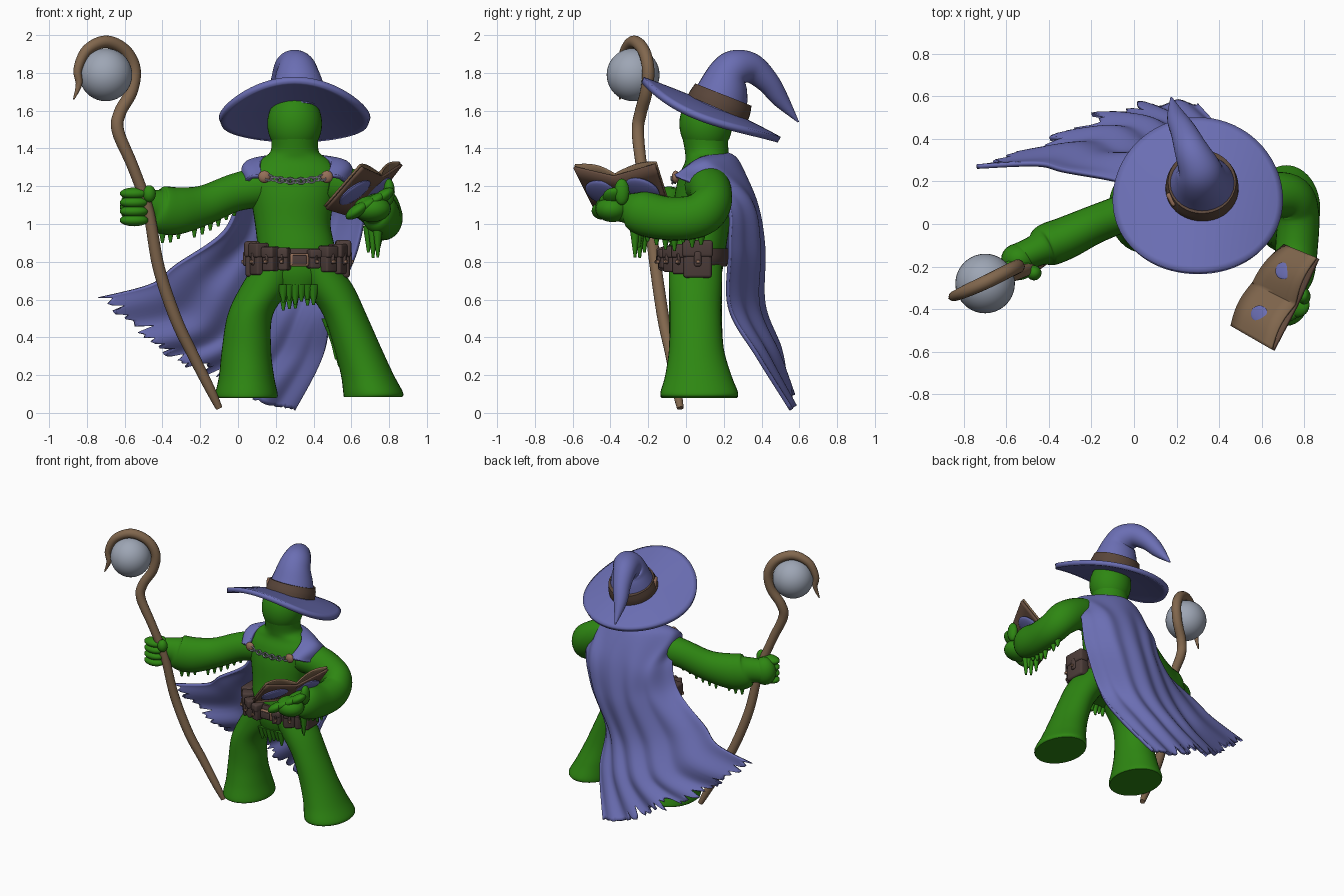
import bpy, bmesh, math, random
from mathutils import Vector, Matrix, Euler
random.seed(4)

def mat(name, r, g, b):
    m = bpy.data.materials.new(name)
    m.diffuse_color = (r, g, b, 1)
    return m

GREEN = mat("green", 0.027, 0.24, 0.006)
BLUE = mat("cloth_blue", 0.145, 0.155, 0.45)
WOOD = mat("wood_brown", 0.22, 0.135, 0.075)
LEATHER = mat("dark_leather", 0.075, 0.047, 0.042)
BAND = mat("band_brown", 0.10, 0.06, 0.042)
ORB = mat("orb_grey", 0.34, 0.38, 0.46)
METAL = mat("chain_grey", 0.30, 0.32, 0.37)
COPPER = mat("copper", 0.30, 0.16, 0.10)
COVER = mat("book_brown", 0.13, 0.072, 0.048)

def finish(name, bm, m, angle=50):
    bmesh.ops.recalc_face_normals(bm, faces=bm.faces)
    me = bpy.data.meshes.new(name)
    bm.to_mesh(me)
    bm.free()
    me.shade_smooth()
    me.set_sharp_from_angle(angle=math.radians(angle))
    me.materials.append(m)
    ob = bpy.data.objects.new(name, me)
    bpy.context.collection.objects.link(ob)
    return ob

def cr(pts, t):
    """Catmull-Rom point on a list of equal length tuples, t in 0..1"""
    n = len(pts) - 1
    i = min(int(t * n), n - 1)
    f = t * n - i
    p = [pts[max(0, min(n, i + k))] for k in (-1, 0, 1, 2)]
    return [0.5 * (2 * b + (c - a) * f + (2 * a - 5 * b + 4 * c - d) * f * f
            + (3 * b - a - 3 * c + d) * f ** 3) for a, b, c, d in zip(*p)]

def sweep(name, pts, m, ref, flat=False, sides=28, sub=6):
    """Elliptical tube through (x, y, z, radius across, radius along ref)"""
    bm = bmesh.new()
    n = (len(pts) - 1) * sub
    s = [cr(pts, i / n) for i in range(n + 1)]
    rings = []
    for i, q in enumerate(s):
        t = Vector((0, 0, 1)) if flat else (Vector(s[min(i + 1, n)][:3]) - Vector(s[max(i - 1, 0)][:3])).normalized()
        side = t.cross(Vector(ref)).normalized()
        up = side.cross(t)
        rings.append([bm.verts.new(Vector(q[:3]) + side * q[3] * math.cos(a) + up * q[-1] * math.sin(a))
                      for a in (k * math.tau / sides for k in range(sides))])
    for a, b in zip(rings, rings[1:]):
        for k in range(sides):
            j = (k + 1) % sides
            bm.faces.new((a[k], a[j], b[j], b[k]))
    bm.faces.new(rings[0])
    bm.faces.new(rings[-1])
    return finish(name, bm, m)

def grid(name, fn, nu, nv, m, thick, offset=0):
    """Sheet from fn(u, v), thickened"""
    bm = bmesh.new()
    vs = [[bm.verts.new(fn(i / nu, j / nv)) for i in range(nu + 1)] for j in range(nv + 1)]
    for j in range(nv):
        for i in range(nu):
            bm.faces.new((vs[j][i], vs[j][i + 1], vs[j + 1][i + 1], vs[j + 1][i]))
    bmesh.ops.remove_doubles(bm, verts=bm.verts, dist=1e-5)
    ob = finish(name, bm, m)
    mod = ob.modifiers.new("thickness", 'SOLIDIFY')
    mod.thickness, mod.offset = thick, offset
    return ob

def ball(name, loc, scale, m, rot=(0, 0, 0), seg=24):
    bm = bmesh.new()
    bmesh.ops.create_uvsphere(bm, u_segments=seg, v_segments=seg // 2, radius=1,
                              matrix=Matrix.LocRotScale(Vector(loc), Euler(rot), Vector(scale)))
    return finish(name, bm, m)

def box(name, loc, size, m, rz=0, bevel=0.012):
    bm = bmesh.new()
    bmesh.ops.create_cube(bm, size=1, matrix=Matrix.Diagonal((*size, 1)))
    bmesh.ops.bevel(bm, geom=bm.edges[:], offset=bevel, segments=3, affect='EDGES', profile=0.5)
    bm.transform(Matrix.LocRotScale(Vector(loc), Euler((0, 0, rz)), None))
    return finish(name, bm, m)

def fringe(name, a, b, count, length, width=0.03):
    """Row of hanging cloth tatters from a to b"""
    bm = bmesh.new()
    for i in range(count):
        l = length * random.uniform(0.6, 1.2)
        p = Vector(a).lerp(Vector(b), i / max(1, count - 1)) - Vector((0, 0, l / 2))
        bmesh.ops.create_cone(bm, cap_ends=True, segments=10, radius1=0.007, radius2=width, depth=l,
                              matrix=Matrix.Translation(p))
    return finish(name, bm, GREEN)

X, Y, Z = (1, 0, 0), (0, 1, 0), (0, 0, 1)

# torso, head, legs
sweep("torso", [(.31, .05, .64, .11, .11), (.31, .05, .74, .2, .14), (.31, .06, .86, .205, .15), (.29, .08, 1.0, .2, .15),
                (.29, .09, 1.15, .225, .15), (.29, .1, 1.26, .25, .135), (.295, .11, 1.33, .2, .115),
                (.3, .11, 1.38, .13, .115), (.3, .1, 1.46, .125, .12)], GREEN, Y, True, 40)
ball("head", (.3, .105, 1.53), (.145, .14, .17), GREEN, seg=40)
sweep("left_leg", [(.22, .05, .8, .12, .14), (.15, .05, .67, .135, .14), (.065, .05, .52, .12, .14),
                   (.045, .055, .34, .13, .145), (.045, .065, .2, .145, .175), (.045, .07, .1, .165, .205), (.045, .07, .08, .16, .2)], GREEN, Y, True, 36)
sweep("right_leg", [(.4, .05, .8, .12, .14), (.48, .05, .67, .13, .14), (.565, .05, .52, .115, .135),
                    (.635, .055, .34, .125, .145), (.685, .065, .2, .14, .175), (.715, .07, .11, .158, .205), (.715, .07, .085, .155, .2)], GREEN, Y, True, 36)
fringe("tunic_fringe", (.24, -.05, .68), (.4, -.05, .68), 6, .13, .034)
fringe("tunic_back_fringe", (.24, .14, .68), (.4, .14, .68), 6, .12, .034)
fringe("leg_fringe", (.47, .06, .5), (.57, .06, .25), 7, .08, .03)

# arms with ragged sleeves
sweep("left_arm", [(.14, .1, 1.2, .11, .11), (-.02, .06, 1.165, .09, .1), (-.18, 0, 1.1, .09, .105), (-.32, -.065, 1.07, .1, .125),
                   (-.41, -.1, 1.075, .1, .125), (-.46, -.125, 1.09, .075, .09), (-.54, -.16, 1.09, .07, .085)], GREEN, Z)
sweep("right_arm", [(.46, .1, 1.21, .11, .11), (.6, .13, 1.18, .11, .11), (.73, .13, 1.1, .105, .115), (.77, .05, 1.04, .1, .115),
                    (.765, -.1, 1.03, .1, .115), (.75, -.24, 1.06, .095, .115), (.72, -.31, 1.08, .07, .08), (.7, -.4, 1.08, .06, .06)], GREEN, Z)
fringe("left_sleeve_fringe", (-.02, .06, 1.12), (-.4, -.1, 1.0), 10, .11)
fringe("right_sleeve_fringe", (.75, .08, .96), (.73, -.25, .99), 8, .1)
fringe("right_cuff_fringe", (.69, -.22, .99), (.74, -.27, .99), 3, .15)

# hands
ball("left_palm", (-.54, -.165, 1.09), (.085, .075, .1), GREEN)
ball("right_palm", (.71, -.39, 1.08), (.1, .09, .07), GREEN)
for i in range(4):
    ball(f"left_finger_{i}", (-.55, -.215, 1.02 + .047 * i), (.076, .05, .032), GREEN)
    ball(f"right_finger_{i}", (.63 + .045 * i, -.44 + .02 * i, 1.07 + .025 * i), (.07, .06, .032), GREEN, (0, -.6, 0))
ball("left_thumb", (-.47, -.23, 1.16), (.035, .035, .045), GREEN)
ball("right_thumb", (.8, -.34, 1.17), (.03, .04, .07), GREEN)

# staff with crook and orb
staff = [(-.1, -.03, .025, .018), (-.15, -.05, .13, .026), (-.24, -.08, .31, .03), (-.33, -.12, .5, .032), (-.42, -.16, .77, .032),
         (-.475, -.2, 1.07, .03), (-.555, -.235, 1.3, .03), (-.635, -.255, 1.49, .033), (-.625, -.24, 1.59, .033),
         (-.565, -.21, 1.7, .033), (-.548, -.2, 1.82, .033), (-.6, -.225, 1.92, .033), (-.7, -.275, 1.965, .033),
         (-.8, -.32, 1.92, .029), (-.848, -.34, 1.82, .023), (-.842, -.34, 1.74, .017), (-.87, -.35, 1.66, .004)]
sweep("staff", staff, WOOD, Y, sides=14)
ball("orb", (-.7, -.28, 1.79), (.14, .14, .14), ORB, seg=40)

# hat: tilted drooping brim, bent cone, band, buckle
tilt = Matrix.Translation((.3, .13, 1.60)) @ Matrix.Rotation(math.radians(-22.5), 4, 'X')
def brim(u, v):
    a = u * math.tau
    x, y = .395 * v * math.cos(a), .395 * v * math.sin(a)
    return tilt @ Vector((x, y, .02 - .06 * (v * math.cos(a)) ** 2 - .015 * v * v + .008 * v * v * math.sin(3 * a)))
grid("hat_brim", brim, 72, 14, BLUE, .034)
sweep("hat_cone", [(.32, .165, 1.6, .165), (.32, .19, 1.69, .145, .15), (.32, .22, 1.78, .115, .12), (.31, .265, 1.825, .098, .1),
                   (.27, .345, 1.825, .08), (.235, .43, 1.755, .062), (.2, .5, 1.66, .045), (.175, .595, 1.54, .004)]
      and [(.32, .165, 1.6, .165, .165), (.32, .19, 1.69, .14, .15), (.315, .22, 1.78, .112, .12), (.305, .265, 1.825, .098, .1),
           (.27, .345, 1.825, .08, .08), (.235, .43, 1.755, .062, .062), (.2, .5, 1.66, .045, .045), (.175, .595, 1.54, .004, .004)], BLUE, X)
sweep("hat_band", [(.32, .168, 1.612, .172), (.32, .182, 1.645, .17), (.32, .198, 1.685, .16)], BAND, X, sides=40)
box("hat_buckle", (.175, .115, 1.67), (.025, .07, .075), COPPER, .5)

# cape: five control points across each row, ragged hem
rows = [[(.13, -.05, 1.25), (.13, .07, 1.34), (.3, .22, 1.37), (.48, .07, 1.34), (.47, -.05, 1.25)],
        [(.06, -.03, 1.24), (.045, .12, 1.31), (.3, .28, 1.32), (.58, .13, 1.31), (.55, -.03, 1.24)],
        [(.01, .15, 1.14), (.1, .3, 1.12), (.3, .36, 1.12), (.54, .33, 1.12), (.66, .21, 1.12)],
        [(-.08, .2, .95), (.08, .34, .92), (.27, .4, .88), (.49, .37, .87), (.63, .23, .87)],
        [(-.33, .25, .78), (-.08, .34, .66), (.15, .4, .58), (.36, .36, .56), (.5, .23, .56)],
        [(-.46, .28, .68), (-.2, .4, .45), (.03, .48, .35), (.25, .47, .3), (.45, .38, .3)],
        [(-.74, .27, .61), (-.47, .35, .36), (-.2, .5, .2), (.08, .56, .07), (.3, .56, .015)]]
rag = [random.uniform(0, .075) * (1 if i < 60 else .15) for i in range(81)]
rag[0] = 0
def cape(u, v):
    t = v * (1 - rag[round(u * 80)] * v ** 6)
    p = Vector(cr([cr(r, u) for r in rows], t))
    p.y += .016 * t * math.sin(u * 34 + 3 * t) * min(1, 8 * u * (1 - u))
    return p
grid("cape", cape, 80, 54, BLUE, .022)

# clasps and chain
for x in (.14, .47):
    ball("cape_clasp", (x, -.055, 1.25), (.033, .02, .033), COPPER, seg=16)
for i in range(11):
    f = i / 10
    bm = bmesh.new()
    for k in range(12):
        a = [(k + d) * math.tau / 12 for d in (0, 1)]
        r = [[bm.verts.new((.02 * math.cos(b) * (1 + .3 * math.cos(c)), .006 * math.sin(c),
                            .015 * math.sin(b) * (1 + .4 * math.cos(c)))) for c in (0, 1.57, 3.14, 4.71)] for b in a]
        for c in range(4):
            bm.faces.new((r[0][c], r[0][c - 1], r[1][c - 1], r[1][c]))
    bmesh.ops.remove_doubles(bm, verts=bm.verts, dist=1e-5)
    bm.transform(Matrix.LocRotScale(Vector((.165 + .28 * f, -.068, 1.245 - .07 * f * (1 - f))),
                                    Euler(((i % 2) * 1.1 - .3, 0, 0)), None))
    finish("chain_link", bm, METAL)

# belt, buckle and pouches
sweep("belt", [(.315, .05, .775, .222, .165), (.315, .055, .815, .228, .17), (.315, .06, .87, .22, .165)], LEATHER, Y, True, 40)
box("belt_buckle", (.325, -.122, .81), (.1, .025, .07), COPPER)
box("buckle_centre", (.325, -.133, .81), (.075, .02, .05), LEATHER, 0, .005)
for deg, w, h in ((180, .14, .19), (212, .08, .17), (234, .07, .13), (253, .055, .12),
                  (291, .06, .1), (312, .075, .14), (333, .08, .16), (2, .15, .2)):
    a = math.radians(deg)
    for part, r, dz, size in (("pouch", 0, 0, (w, .075, h)), ("pouch_flap", .01, h * .27, (w * 1.08, .07, h * .45)),
                              ("pouch_strap", .026, .0, (w * .25, .05, h * .4))):
        box(part, (.315 + (.238 + r) * math.cos(a), .055 + (.17 + r) * math.sin(a), .815 + dz), size, LEATHER, a + math.pi / 2, .016 if w > .1 and r < .02 else .011)
    box("pouch_stud", (.315 + .288 * math.cos(a), .055 + .22 * math.sin(a), .8), (.018, .018, .018), COPPER, a, .004)

# open book: cover, wavy pages, round cover plates and page marks
ends = [[(.46, -.48, 1.09), (.56, -.28, 1.06), (.71, -.1, 1.13)], [(.65, -.59, 1.31), (.76, -.38, 1.26), (.86, -.16, 1.325)]]
nrm = Vector((-.56, .29, .77)).normalized()
def leaf(lift, bulge):
    def f(u, v):
        e = [Vector(r[0]).lerp(Vector(r[1]), u * 2) if u < .5 else Vector(r[1]).lerp(Vector(r[2]), u * 2 - 1) for r in ends]
        return e[0].lerp(e[1], v) + nrm * (lift + bulge * abs(math.sin(u * math.tau)))
    return f
grid("book_cover", leaf(-.012, 0), 24, 4, COVER, .014)
grid("book_pages", leaf(.004, .026), 32, 4, WOOD, .012)
rot = nrm.to_track_quat('Z', 'Y').to_euler()
for u in (.25, .75):
    ball("cover_plate", leaf(-.018, 0)(u, .5), (.1, .1, .022), BLUE, rot)
    ball("page_mark", leaf(.034, 0)(u, .5), (.04, .05, .007), BLUE, rot)
